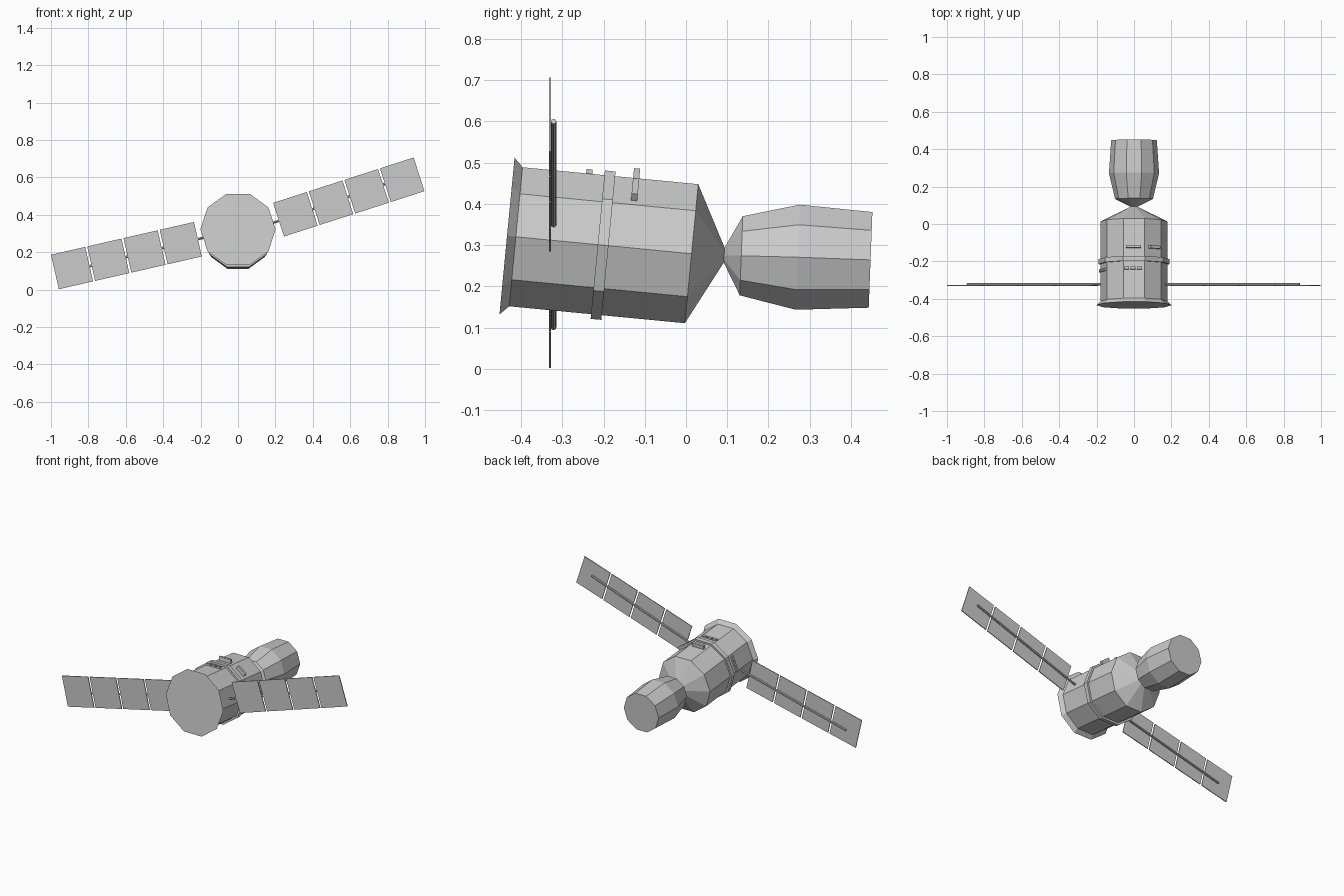
import bpy, bmesh, math
from mathutils import Vector, Matrix

if "Cube" in bpy.data.objects:
    bpy.data.objects.remove(bpy.data.objects["Cube"])

SIDES = 10
TILT = math.radians(5.5)


def make_object(name, bm):
    bmesh.ops.recalc_face_normals(bm, faces=bm.faces)
    mesh = bpy.data.meshes.new(name)
    bm.to_mesh(mesh)
    bm.free()
    ob = bpy.data.objects.new(name, mesh)
    bpy.context.collection.objects.link(ob)
    return ob


def loft(name, rings, tilt):
    """Ten-sided hull through rings of (y, z, radius), capped at both ends."""
    bm = bmesh.new()
    up = Vector((0, math.sin(tilt), math.cos(tilt)))
    loops = []
    for y, z, r in rings:
        loop = []
        for i in range(SIDES):
            a = 2 * math.pi * i / SIDES
            loop.append(bm.verts.new(Vector((r * math.cos(a), y, z)) + up * r * math.sin(a)))
        loops.append(loop)
    for a, b in zip(loops, loops[1:]):
        for i in range(SIDES):
            j = (i + 1) % SIDES
            bm.faces.new((a[i], a[j], b[j], b[i]))
    bm.faces.new(loops[0])
    bm.faces.new(loops[-1])
    return make_object(name, bm)


def box(name, center, axes, size):
    """Box with its own three unit axes."""
    bm = bmesh.new()
    bmesh.ops.create_cube(bm, size=1)
    m = Matrix([axes[i] * size[i] for i in range(3)]).transposed().to_4x4()
    m.translation = center
    bmesh.ops.transform(bm, matrix=m, verts=bm.verts)
    return make_object(name, bm)


def axis_z(y):
    return 0.32 - math.tan(TILT) * (y + 0.4125)


def hull_box(name, angle, y, offset, size, base=0.165):
    """Box on a hull facet; size = (tangential, axial, radial)."""
    a = math.radians(angle)
    up = Vector((0, math.sin(TILT), math.cos(TILT)))
    side = Vector((1, 0, 0))
    along = Vector((0, math.cos(TILT), -math.sin(TILT)))
    n = side * math.cos(a) + up * math.sin(a)
    t = side * math.sin(a) - up * math.cos(a)
    c = Vector((0, y, axis_z(y))) + n * (base + size[2] / 2) + t * offset
    return box(name, c, (t, along, n), size)


# Main hull with flared rear skirt and tapered nose
loft("main_hull", [(-0.434, 0.322, 0.201), (-0.4125, 0.32, 0.178),
                   (0.0135, 0.279, 0.178), (0.094, 0.274, 0.016)], TILT)

# Raised band around the hull
loft("hull_band", [(y, axis_z(y), 0.19) for y in (-0.214, -0.188)], TILT)

# Forward module
loft("forward_module", [(0.091, 0.275, 0.016), (0.134, 0.274, 0.101),
                        (0.271, 0.2705, 0.134), (0.4475, 0.264, 0.122)], math.radians(2.2))

# Small blocks on the top and left facets behind the band
for facet, label in ((90, "top"), (162, "left")):
    for i in (-1, 0, 1):
        hull_box(f"{label}_block_{i + 2}", facet, -0.251, i * 0.035 - 0.005,
                 (0.026, 0.015, 0.015))

# Handrails ahead of the band
hull_box("top_handrail", 90, -0.137, -0.003, (0.08, 0.015, 0.028))
hull_box("side_handrail", 54, -0.137, 0.006, (0.064, 0.015, 0.025))


# Solar wings: four panels and a boom behind them
def wing(label, inner, outer, boom_start, boom_end):
    p, q = Vector((inner[0], -0.3295, inner[1])), Vector((outer[0], -0.3295, outer[1]))
    d = (q - p).normalized()
    depth = Vector((0, 1, 0))
    w = d.cross(depth)
    length, gap, count = (q - p).length, 0.011, 4
    panel = (length - gap * (count - 1)) / count
    for i in range(count):
        c = p + d * (panel / 2 + i * (panel + gap))
        box(f"{label}_panel_{i + 1}", c, (d, depth, w), (panel, 0.005, 0.189))
    s, e = Vector((boom_start[0], -0.321, boom_start[1])), Vector((boom_end[0], -0.321, boom_end[1]))
    bm = bmesh.new()
    bmesh.ops.create_cone(bm, cap_ends=True, segments=8, radius1=0.0065,
                          radius2=0.0065, depth=(e - s).length)
    m = Matrix.Translation((s + e) / 2) @ (e - s).to_track_quat('Z', 'Y').to_matrix().to_4x4()
    bmesh.ops.transform(bm, matrix=m, verts=bm.verts)
    make_object(f"{label}_boom", bm)


wing("right_wing", (0.217, 0.374), (0.968, 0.6165), (0.13, 0.337), (0.885, 0.60))
wing("left_wing", (-0.2145, 0.2695), (-0.979, 0.0945), (-0.12, 0.294), (-0.893, 0.10))
